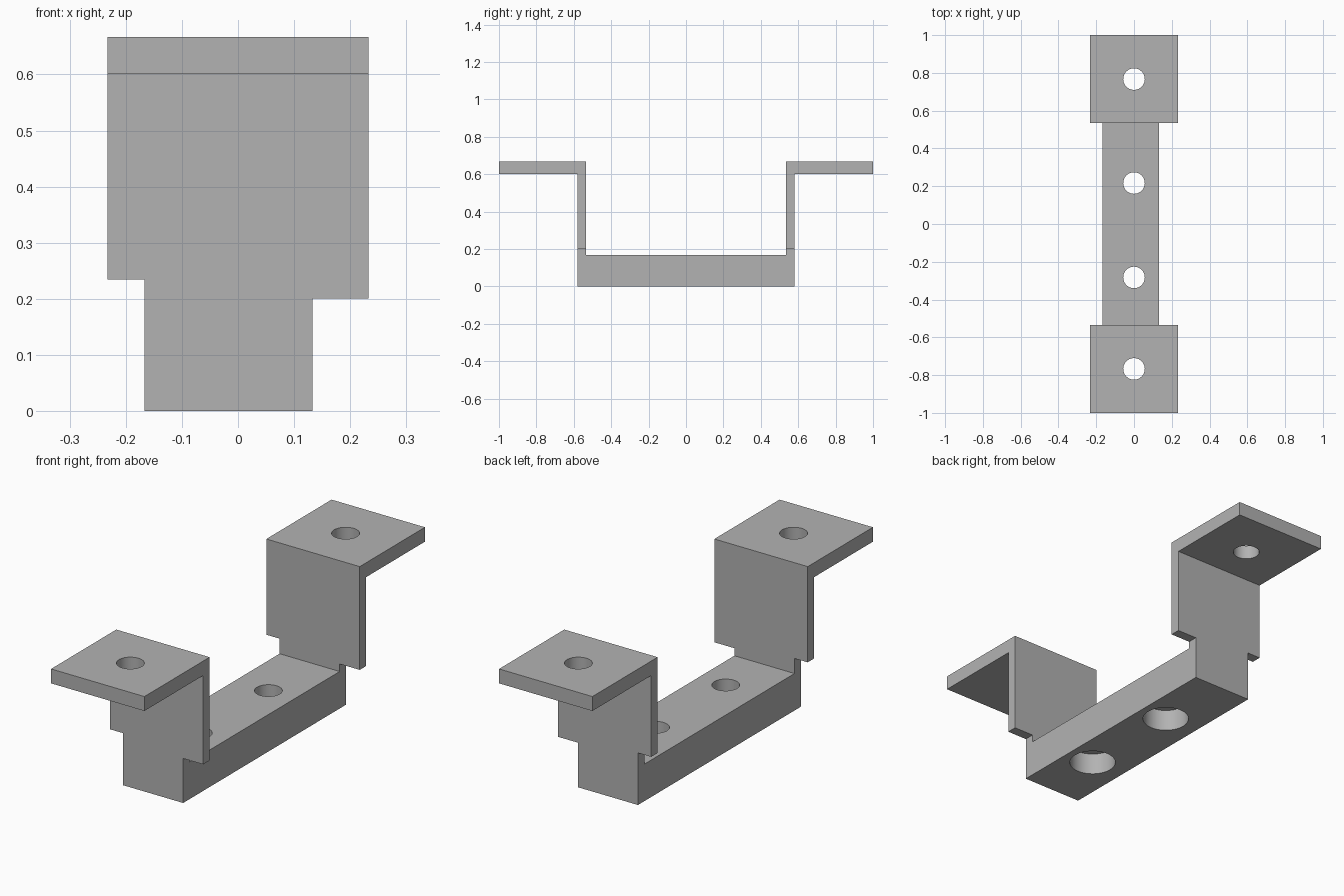
import bpy
import bmesh
from mathutils import Matrix

old = bpy.data.objects.get("Cube")
if old:
    bpy.data.objects.remove(old, do_unlink=True)

grey = bpy.data.materials.new("plain grey")
grey.use_nodes = True
grey.diffuse_color = (0.448, 0.448, 0.448, 1)
grey.node_tree.nodes["Principled BSDF"].inputs["Base Color"].default_value = grey.diffuse_color


def finish(name, bm):
    bmesh.ops.recalc_face_normals(bm, faces=bm.faces)
    mesh = bpy.data.meshes.new(name)
    bm.to_mesh(mesh)
    bm.free()
    mesh.materials.append(grey)
    obj = bpy.data.objects.new(name, mesh)
    bpy.context.collection.objects.link(obj)
    return obj


def box(name, x, y, z):
    bm = bmesh.new()
    size = [b - a for a, b in (x, y, z)]
    mid = [(a + b) / 2 for a, b in (x, y, z)]
    bmesh.ops.create_cube(bm, size=1, matrix=Matrix.Translation(mid) @ Matrix.Diagonal((*size, 1)))
    return finish(name, bm)


def drill(name, y, radius, bottom, top):
    bm = bmesh.new()
    bmesh.ops.create_cone(bm, cap_ends=True, segments=48, radius1=radius, radius2=radius,
                          depth=top - bottom,
                          matrix=Matrix.Translation((0, y, (bottom + top) / 2)))
    return finish(name, bm)


# Hat-shaped side profile, mirrored front to back, extruded across the width
HALF_WIDTH = 0.233
INNER, OUTER = 0.535, 0.581
BEAM_TOP, FLANGE_BOTTOM, TOP = 0.167, 0.602, 0.667
half = [(INNER, BEAM_TOP), (INNER, TOP), (1, TOP), (1, FLANGE_BOTTOM), (OUTER, FLANGE_BOTTOM), (OUTER, 0)]
outline = half + [(-y, z) for y, z in reversed(half)]
bm = bmesh.new()
face = bm.faces.new([bm.verts.new((-HALF_WIDTH, y, z)) for y, z in outline])
new = bmesh.ops.extrude_face_region(bm, geom=[face])["geom"]
bmesh.ops.translate(bm, vec=(2 * HALF_WIDTH, 0, 0),
                    verts=[v for v in new if isinstance(v, bmesh.types.BMVert)])
bracket = finish("mounting_bracket", bm)

# Side notches that narrow the beam, then the screw holes and counterbores
cutters = [
    box("left_notch_cutter", (0.133, 0.5), (-0.8, 0.8), (-0.2, 0.201)),
    box("right_notch_cutter", (-0.5, -0.167), (-0.8, 0.8), (-0.2, 0.235)),
]
for y in (-0.767, 0.767):
    cutters.append(drill("flange_hole_cutter", y, 0.057, 0.5, 0.8))
for y in (-0.283, 0.217):
    cutters.append(drill("counterbore_cutter", y, 0.1, -0.1, 0.1))
    cutters.append(drill("beam_hole_cutter", y, 0.057, 0.05, 0.3))

bpy.context.view_layer.objects.active = bracket
for cutter in cutters:
    mod = bracket.modifiers.new("cut", "BOOLEAN")
    mod.operation = "DIFFERENCE"
    mod.solver = "EXACT"
    mod.object = cutter
    bpy.ops.object.modifier_apply(modifier=mod.name)
    bpy.data.objects.remove(cutter, do_unlink=True)

# Smooth hole walls, sharp plate edges
bpy.ops.object.select_all(action="DESELECT")
bracket.select_set(True)
bpy.ops.object.shade_smooth_by_angle()
